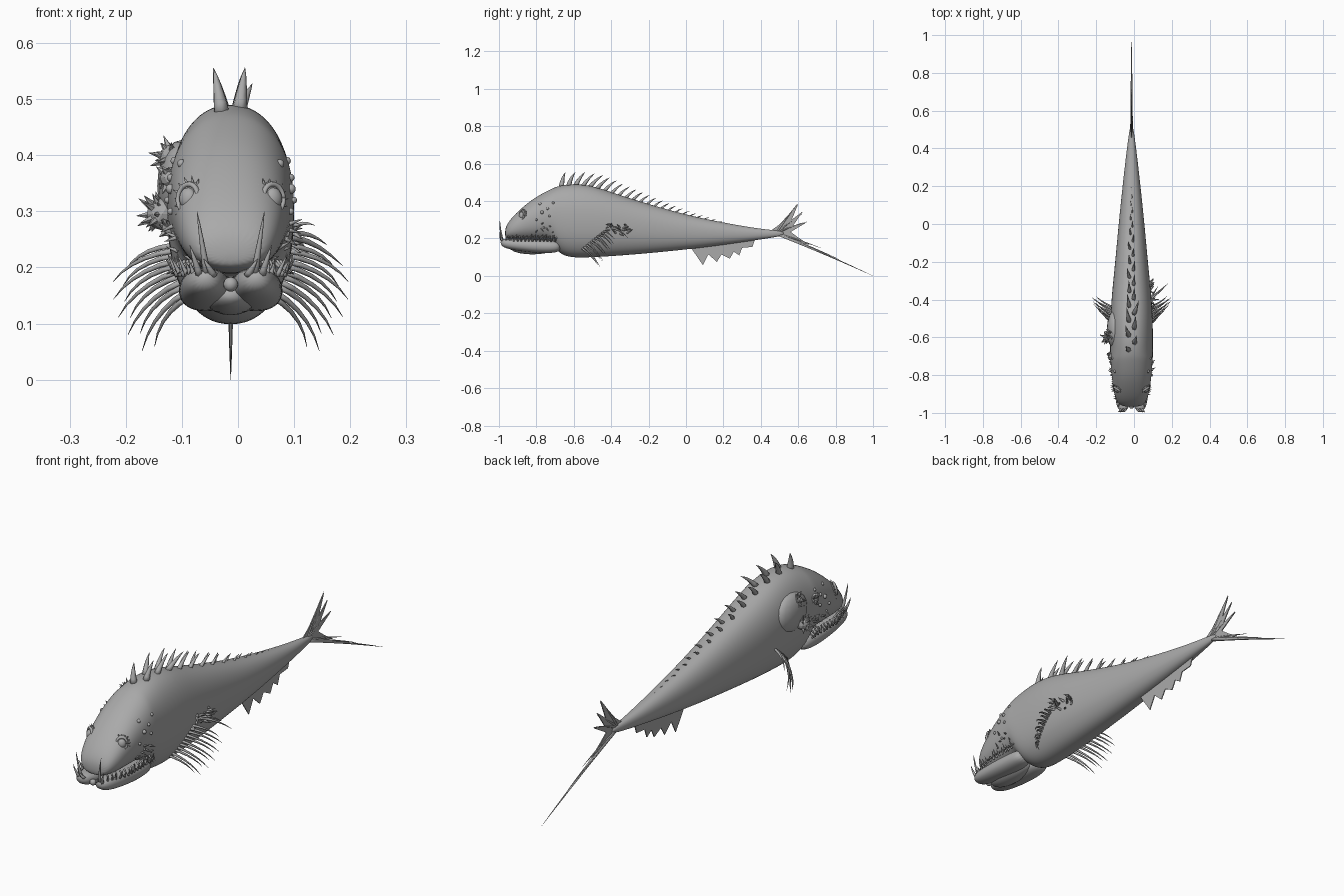
import bpy, bmesh, math, random
from mathutils import Vector, Matrix

cube = bpy.data.objects.get("Cube")
if cube:
    bpy.data.objects.remove(cube, do_unlink=True)
random.seed(4)
CX = -0.013  # midline of the fish

grey = bpy.data.materials.new("flat_grey")
grey.use_nodes = True
grey.diffuse_color = (0.4, 0.4, 0.4, 1)
bsdf = next(n for n in grey.node_tree.nodes if n.type == 'BSDF_PRINCIPLED')
bsdf.inputs["Base Color"].default_value = (0.4, 0.4, 0.4, 1)


def finish(name, bm, smooth=True, subdiv=0):
    bmesh.ops.recalc_face_normals(bm, faces=bm.faces)
    mesh = bpy.data.meshes.new(name)
    bm.to_mesh(mesh)
    bm.free()
    mesh.materials.append(grey)
    for p in mesh.polygons:
        p.use_smooth = smooth
    obj = bpy.data.objects.new(name, mesh)
    bpy.context.collection.objects.link(obj)
    if subdiv:
        mod = obj.modifiers.new("smooth", 'SUBSURF')
        mod.levels = mod.render_levels = subdiv
    return obj


def bridge(bm, rings):
    n = len(rings[0])
    for a, b in zip(rings, rings[1:]):
        for i in range(n):
            bm.faces.new((a[i], a[(i + 1) % n], b[(i + 1) % n], b[i]))
    bm.faces.new(rings[0])
    bm.faces.new(rings[-1][::-1])


def loft(name, rows, cx, n=24, power=0.9):
    """Skin rounded sections given as (y, bottom, top, half width)."""
    bm = bmesh.new()
    rings = []
    for y, zb, zt, w in rows:
        ring = []
        for i in range(n):
            a = math.tau * i / n
            c, s = math.cos(a), math.sin(a)
            x = cx + w * math.copysign(abs(c) ** power, c)
            z = (zb + zt) / 2 + (zt - zb) / 2 * math.copysign(abs(s) ** power, s)
            ring.append(bm.verts.new((x, y, z)))
        rings.append(ring)
    bridge(bm, rings)
    return finish(name, bm, subdiv=2)


def spike(bm, base, tip, r, bend=(0, 0, 0), sides=6, steps=5):
    """Add a tapered, bent thorn."""
    a, b, k = Vector(base), Vector(tip), Vector(bend)
    turn = (b - a).to_track_quat('Z', 'Y')
    rings = []
    for j in range(steps + 1):
        t = j / steps
        mid = a.lerp(b, t) + k * 4 * t * (1 - t)
        rad = r * (1 - t) ** 0.8 + 0.0004
        rings.append([bm.verts.new(mid + turn @ Vector((
            rad * math.cos(math.tau * i / sides), rad * math.sin(math.tau * i / sides), 0)))
            for i in range(sides)])
    bridge(bm, rings)


def ball(bm, pos, r, scale=(1, 1, 1), rot=None):
    m = Matrix.Translation(pos)
    if rot:
        m = m @ rot.to_matrix().to_4x4()
    bmesh.ops.create_uvsphere(bm, u_segments=16, v_segments=10, radius=r,
                              matrix=m @ Matrix.Diagonal((*scale, 1)))


def membrane(name, outline, thick=0.004):
    """Thin flat fin in the midline plane, outline as (y, z)."""
    bm = bmesh.new()
    face = bm.faces.new([bm.verts.new((CX - thick / 2, y, z)) for y, z in outline])
    out = bmesh.ops.extrude_face_region(bm, geom=[face])
    verts = [v for v in out["geom"] if isinstance(v, bmesh.types.BMVert)]
    bmesh.ops.translate(bm, verts=verts, vec=(thick, 0, 0))
    return finish(name, bm, smooth=False)


# Body and upper head
BODY = [(-.968, .203, .25, .045), (-.95, .197, .29, .072), (-.91, .19, .335, .09),
        (-.86, .188, .38, .099), (-.8, .188, .425, .107), (-.72, .183, .467, .113),
        (-.695, .14, .477, .114), (-.66, .108, .487, .114), (-.6, .095, .495, .114),
        (-.5, .098, .485, .113), (-.38, .105, .442, .106), (-.2, .12, .385, .087),
        (0, .14, .327, .069), (.2, .165, .285, .048), (.4, .195, .25, .025),
        (.53, .215, .24, .007)]
loft("body", BODY, CX)


def section(y):
    for a, b in zip(BODY, BODY[1:]):
        if y <= b[0]:
            t = (y - a[0]) / (b[0] - a[0])
            return [p + (q - p) * t for p, q in zip(a[1:], b[1:])]
    return BODY[-1][1:]


def skin(s, y, z):
    """Point on the flank, s = +1 or -1."""
    zb, zt, w = section(y)
    k = min(1, abs((2 * z - zb - zt) / (zt - zb)))
    return Vector((CX + s * w * math.sqrt(1 - k * k), y, z))


# Lower jaw: two thick lobes meeting at the chin
JAW = [(-.992, .168, .192, .012), (-.97, .146, .2, .036), (-.88, .13, .2, .047),
       (-.78, .12, .195, .049), (-.7, .122, .19, .046), (-.67, .135, .18, .03)]
for s, side in ((1, "left"), (-1, "right")):
    loft(side + "_jaw_lobe", JAW, CX + s * .045, n=16)
bm = bmesh.new()
ball(bm, (CX, -.965, .17), .013)
ball(bm, (CX, -.82, .15), .05, (1, 2.4, .7))
finish("chin", bm)

# Teeth along both jaws and the long front fangs
bm = bmesh.new()
for s in (1, -1):
    for i in range(14):
        y = -.96 + .02 * i
        x = CX + s * (.065 + .03 * min(1, i / 5))
        out = s * random.uniform(.0, .02)
        spike(bm, (x, y, .185), (x + out, y - .006, random.uniform(.21, .228)), .0045)
        spike(bm, (x - s * .008, y + .01, .212), (x + out, y + .005, .188), .004)
    for dx, top in ((.042, .3), (.055, .24), (.03, .215)):
        spike(bm, (CX + s * dx, -.98, .185), (CX + s * (dx + .018), -.995, top),
              .007, (0, -.004, 0))
finish("teeth", bm)

# Eyes: bulging disc inside a raised rim, with thorny lashes
for s, side in ((1, "left"), (-1, "right")):
    look = Vector((s * .55, -.82, .12)).normalized()
    turn = look.to_track_quat('Z', 'Y')
    pos = Vector((CX + s * .069, -.868, .322))
    bm = bmesh.new()
    ball(bm, pos, .031, (.85, 1, .6), turn)
    ball(bm, pos + look * .014, .019, (.85, 1, .6), turn)
    rings = []
    for i in range(25):
        a = math.tau * i / 24
        rings.append([bm.verts.new(pos + look * .012 + turn @ Vector((
            .85 * math.cos(a) * (.025 + .005 * math.cos(b)),
            math.sin(a) * (.025 + .005 * math.cos(b)), .006 * math.sin(b))))
            for b in (math.tau * j / 8 for j in range(8))])
    bridge(bm, rings)
    finish(side + "_eye", bm)
    bm = bmesh.new()
    for i in range(16):
        a = math.tau * i / 16
        d = turn @ Vector((math.cos(a), math.sin(a), 0))
        spike(bm, pos + d * .022, pos + d * random.uniform(.033, .042) + look * .006, .004)
    finish(side + "_eye_thorns", bm)

# Dorsal spines, alternating sides and shrinking toward the tail
bm = bmesh.new()
for i in range(24):
    t = i / 23
    y = -.665 + .87 * t
    s = 1 if i % 2 else -1
    h = .072 * (1 - t) ** 1.1 + .008
    x = CX + s * .016 * (1 - t)
    z = section(y)[1] - .012
    lean = s * random.uniform(.005, .034) * (1 - t)
    spike(bm, (x, y, z), (x + lean, y + .02 + .8 * h * min(1, t * 6), z + h),
          .012 * (1 - t) + .003, (0, -.004, .003))
finish("dorsal_spines", bm)

# Pectoral fin rays sweeping down and outward
for s, side in ((1, "left"), (-1, "right")):
    bm = bmesh.new()
    for i in range(11):
        t = i / 10
        a = math.radians(-72 + 60 * t)
        length = .165 - .06 * t + .02 * (i % 2)
        base = skin(s, -.56 + .012 * i, .15 + .09 * t) - Vector((s * .008, 0, 0))
        tip = (CX + s * (.085 + length * math.cos(a)), -.47 + .09 * t,
               .215 + length * math.sin(a))
        spike(bm, base, tip, .0055, (s * .012, 0, .008))
    finish(side + "_pectoral_rays", bm)

# Thorny outgrowth on the left flank
bm = bmesh.new()
for x, y, z in ((.2, -.31, .203), (.172, -.34, .24), (.15, -.4, .275), (.14, -.33, .22)):
    spike(bm, skin(1, -.4, .255) - Vector((.01, 0, 0)), (x - .013, y, z), .007, (0, 0, .012))
for i in range(14):
    p = skin(1, random.uniform(-.44, -.31), random.uniform(.225, .275))
    spike(bm, p - Vector((.006, 0, 0)),
          p + Vector((.02, random.uniform(-.03, .03), random.uniform(-.02, .02))), .006)
finish("left_flank_thorns", bm)

# Crusted growths on the right shoulder
bm = bmesh.new()
ball(bm, (-.1, -.56, .345), .055, (.8, 1.9, 1.5))
finish("shoulder_swelling", bm)
bm = bmesh.new()
for (x, y, z), r, n in (((-.135, -.6, .295), .036, 22), ((-.115, -.58, .395), .032, 26),
                        ((-.12, -.7, .36), .024, 12), ((-.12, -.7, .27), .02, 10)):
    c = Vector((x, y, z))
    bmesh.ops.create_icosphere(bm, subdivisions=2, radius=r * .8, matrix=Matrix.Translation(c))
    for i in range(n):
        d = Vector((-random.uniform(.1, 1), random.uniform(-1, 1), random.uniform(-.9, .9)))
        spike(bm, c, c + d.normalized() * r * random.uniform(1, 1.45), .011, sides=5, steps=2)
finish("shoulder_growths", bm, smooth=False)

# Small warts on the cheeks
bm = bmesh.new()
for s in (1, -1):
    for y, z, r in ((-.78, .385, .008), (-.77, .34, .009), (-.74, .36, .007), (-.73, .32, .006),
                    (-.8, .3, .006), (-.71, .39, .007), (-.76, .26, .006)):
        ball(bm, skin(s, y, z), r)
    for i in range(8):
        p = skin(s, random.uniform(-.82, -.7), random.uniform(.21, .28))
        spike(bm, p, p + Vector((s * .022, .01, random.uniform(-.015, .015))), .004)
finish("warts", bm)

# Ragged anal fin and forked tail with a long trailing ray
membrane("anal_fin", [(.02, .16), (.09, .058), (.12, .115), (.165, .075), (.19, .115),
                      (.235, .092), (.255, .13), (.285, .11), (.3, .15), (.355, .155),
                      (.37, .2), (.2, .19)])
membrane("tail_fin", [(.43, .225), (.5, .275), (.6, .385), (.565, .3), (.625, .345),
                      (.57, .265), (.648, .288), (.56, .235), (.6, .205), (.66, .165),
                      (.56, .195), (.5, .212)])
bm = bmesh.new()
for y, z, r in ((1, 0, .007), (.82, .088, .007), (.72, .15, .006), (.6, .39, .006),
                (.62, .33, .005), (.645, .29, .005)):
    spike(bm, (CX, .48, .226), (CX, y, z), r, (0, 0, .004))
finish("tail_rays", bm)
